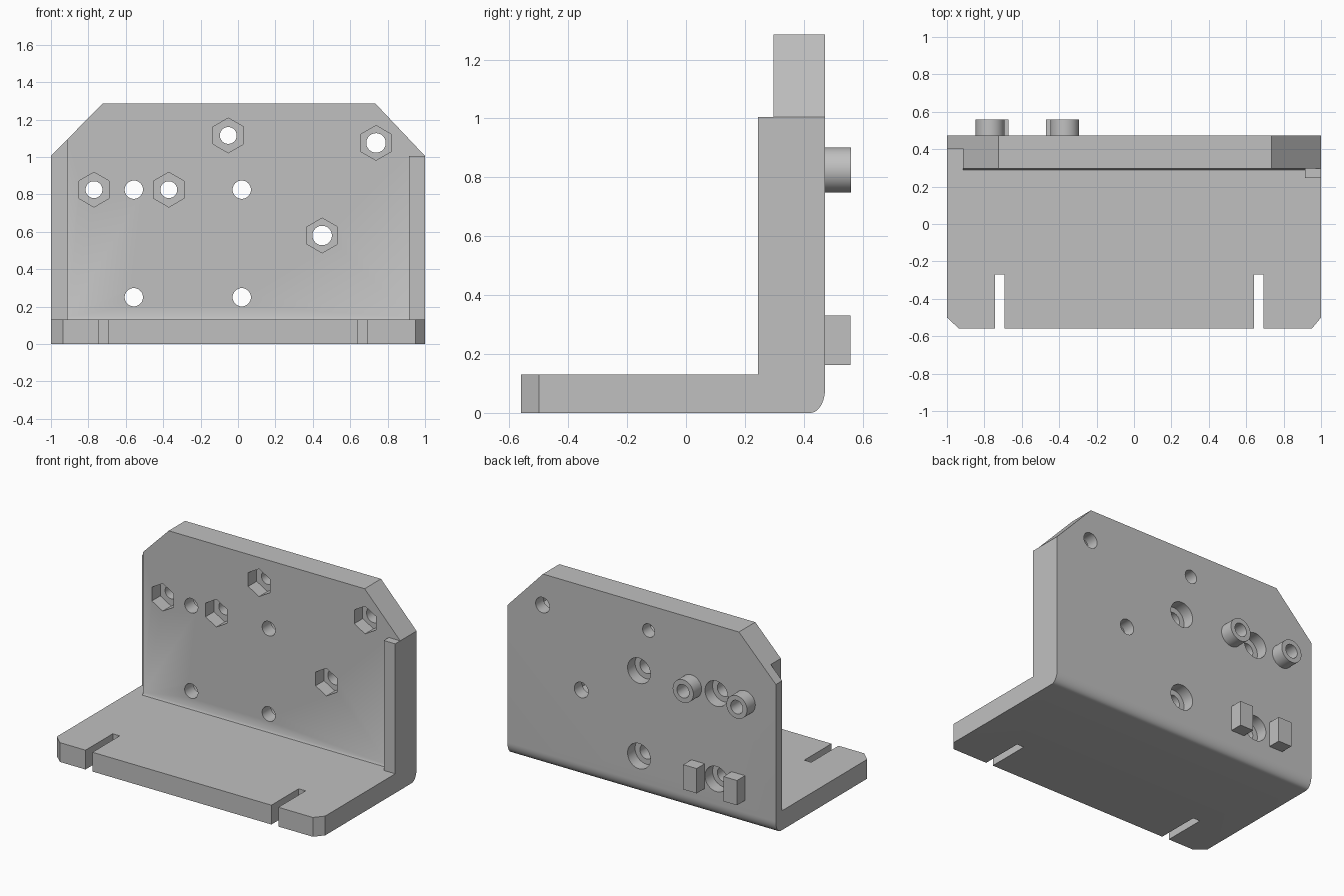
import bpy
import bmesh
import math
from mathutils import Vector

cube = bpy.data.objects.get("Cube")
if cube:
    bpy.data.objects.remove(cube, do_unlink=True)

grey = bpy.data.materials.new("plain grey")
grey.use_nodes = True
grey.diffuse_color = (0.53, 0.53, 0.53, 1)
grey.node_tree.nodes["Principled BSDF"].inputs["Base Color"].default_value = grey.diffuse_color

TOP, BASE, FACE, BACK = 1.285, 0.13, 0.298, 0.472
FRONT, PEG_END = -0.56, 0.56


def prism(name, points, axis, lo, hi):
    """Extrude a 2D outline along one axis; the points fill the other two axes in order."""
    def place(p, t):
        co = list(p)
        co.insert("xyz".index(axis), t)
        return Vector(co)
    bm = bmesh.new()
    low = bm.faces.new([bm.verts.new(place(p, lo)) for p in points])
    grown = bmesh.ops.extrude_face_region(bm, geom=[low])["geom"]
    shift = place((0, 0), hi - lo)
    bmesh.ops.translate(bm, vec=shift, verts=[v for v in grown if isinstance(v, bmesh.types.BMVert)])
    bmesh.ops.recalc_face_normals(bm, faces=bm.faces)
    mesh = bpy.data.meshes.new(name)
    bm.to_mesh(mesh)
    bm.free()
    mesh.materials.append(grey)
    ob = bpy.data.objects.new(name, mesh)
    bpy.context.collection.objects.link(ob)
    return ob


def box(name, x0, x1, y0, y1, z0, z1):
    return prism(name, [(x0, y0), (x1, y0), (x1, y1), (x0, y1)], "z", z0, z1)


def rod(name, x, z, radius, y0, y1, sides=40):
    """Round or hexagonal rod along y, with a corner pointing up."""
    ring = [(x + radius * math.sin(math.tau * i / sides),
             z + radius * math.cos(math.tau * i / sides)) for i in range(sides)]
    return prism(name, ring, "y", y0, y1)


def combine(target, tools, operation="DIFFERENCE"):
    """Apply booleans one after another and remove the tools."""
    for tool in tools:
        tool.hide_render = True
        mod = target.modifiers.new("cut", "BOOLEAN")
        mod.operation = operation
        mod.solver = "EXACT"
        mod.object = tool
    graph = bpy.context.evaluated_depsgraph_get()
    mesh = bpy.data.meshes.new_from_object(target.evaluated_get(graph))
    target.modifiers.clear()
    target.data = mesh
    for tool in tools:
        bpy.data.objects.remove(tool, do_unlink=True)


# L-shaped bracket with a rounded heel and a small bevel in the inner corner
heel = [(BACK - 0.05 + 0.05 * math.sin(a), 0.08 - 0.08 * math.cos(a))
        for a in [math.pi / 2 * i / 10 for i in range(11)]]
profile = [(FRONT, 0)] + heel + [(BACK, TOP), (FACE, TOP), (FACE, BASE + 0.015),
                                 (FACE - 0.008, BASE), (FRONT, BASE)]
bracket = prism("bracket", profile, "x", -1, 1)

# Side rib on the left end
combine(bracket, [box("side_rib", 0.915, 1, 0.245, BACK - 0.03, 0.05, 1.005)], "UNION")

cutters = []
# Sloped top corners, trimmed base corners, slots
for side, top_x, toe_x, slot in ((-1, 0.725, 0.935, 0.718), (1, 0.735, 0.95, 0.667)):
    slope = (TOP - 1.005) / (1 - top_x)
    cutters.append(prism("corner_cut", [(side * (top_x - 0.1), TOP + 0.1 * slope),
                                        (side * 1.1, 1.005 - 0.1 * slope),
                                        (side * 1.1, TOP + 0.1 * slope)], "y", FACE - 0.03, 0.7))
    cutters.append(prism("toe_cut", [(side * (2 * toe_x - 1), FRONT - 0.06), (side * 1.1, FRONT - 0.06),
                                     (side * (2 - toe_x), FRONT + 0.12)], "z", -0.1, 0.3))
    cutters.append(box("slot_cut", side * slot - 0.026, side * slot + 0.026, -0.7, -0.27, -0.1, 0.3))
# Step along the right end of the wall
cutters.append(box("edge_step", -1.1, -0.915, 0.2, 0.405, BASE, 1.5))
combine(bracket, cutters)

# Round pegs behind two of the nut pockets
combine(bracket, [rod("peg", x, 0.825, 0.077, 0.44, PEG_END) for x in (-0.77, -0.37)], "UNION")

# Hexagonal nut pockets with through holes
cutters = []
for x, z, hole in ((-0.77, 0.825, 0.045), (-0.37, 0.825, 0.045), (-0.052, 1.115, 0.045),
                   (0.738, 1.075, 0.052), (0.45, 0.58, 0.052)):
    cutters.append(rod("nut_pocket", x, z, 0.093, 0.2, FACE + 0.09, 6))
    cutters.append(rod("bolt_hole", x, z, hole, 0.25, 0.7))
# Plain holes, counterbored from the back
for x in (-0.557, 0.02):
    for z in (0.25, 0.825):
        cutters.append(rod("plain_hole", x, z, 0.049, 0.2, 0.7))
        cutters.append(rod("counterbore", x, z, 0.085, BACK - 0.08, 0.7))
combine(bracket, cutters)

bpy.context.view_layer.objects.active = bracket
bracket.select_set(True)
bpy.ops.object.shade_smooth_by_angle(angle=math.radians(30))

# Rectangular locating blocks low on the back
for name, x in (("outer_block", -0.72), ("inner_block", -0.42)):
    box(name, x - 0.05, x + 0.05, BACK - 0.002, PEG_END - 0.002, 0.163, 0.33)
